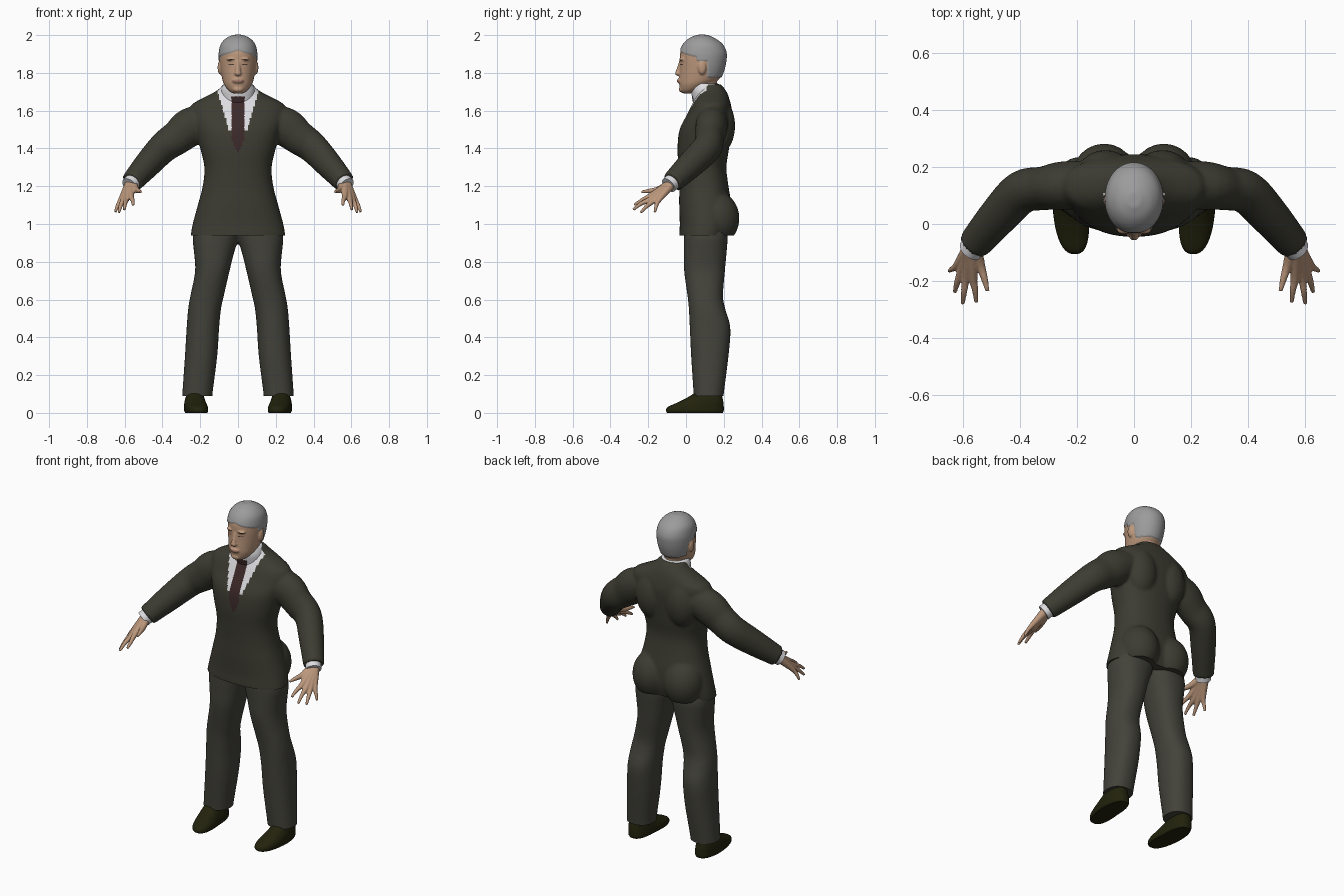
import bpy, bmesh, math
from mathutils import Vector, Matrix

if "Cube" in bpy.data.objects:
    bpy.data.objects.remove(bpy.data.objects["Cube"])


def material(name, rgb):
    m = bpy.data.materials.new(name)
    m.diffuse_color = (*rgb, 1)
    m.use_nodes = True
    m.node_tree.nodes["Principled BSDF"].inputs["Base Color"].default_value = m.diffuse_color
    return m


JACKET = material("olive jacket", (0.046, 0.045, 0.032))
TROUSERS = material("olive grey trousers", (0.056, 0.055, 0.043))
SHOE = material("dark shoe leather", (0.016, 0.016, 0.004))
SKIN = material("skin", (0.50, 0.31, 0.20))
HAIR = material("grey hair", (0.33, 0.33, 0.335))
SHIRT = material("white shirt", (0.72, 0.72, 0.75))
TIE = material("dark red tie", (0.045, 0.022, 0.022))
BROW = material("dark brow", (0.08, 0.05, 0.035))
LIP = material("lip", (0.36, 0.19, 0.14))


def spline(pts, steps=4):
    """Smooth curve through tuples of any length."""
    out = []
    for i in range(len(pts) - 1):
        p0, p1, p2 = pts[max(i - 1, 0)], pts[i], pts[i + 1]
        p3 = pts[min(i + 2, len(pts) - 1)]
        for k in range(steps):
            t = k / steps
            out.append(tuple(0.5 * (2 * b + (c - a) * t + (2 * a - 5 * b + 4 * c - d) * t * t
                                    + (3 * b - a - 3 * c + d) * t ** 3)
                             for a, b, c, d in zip(p0, p1, p2, p3)))
    return out + [tuple(pts[-1])]


def skin_rings(bm, rings):
    vs = [[bm.verts.new(p) for p in r] for r in rings]
    n = len(vs[0])
    for a, b in zip(vs, vs[1:]):
        for i in range(n):
            bm.faces.new((a[i], a[(i + 1) % n], b[(i + 1) % n], b[i]))
    bm.faces.new(vs[0][::-1])
    bm.faces.new(vs[-1])


def power(v, e):
    return math.copysign(abs(v) ** e, v)


def loft(bm, sections, e=0.88, n=40):
    """Stack of horizontal rounded outlines: (z, x0, x1, y0, y1)."""
    rings = []
    for z, x0, x1, y0, y1 in spline(sections):
        ring = []
        for k in range(n):
            a = 2 * math.pi * k / n
            ring.append(((x0 + x1) / 2 + (x1 - x0) / 2 * power(math.cos(a), e),
                         (y0 + y1) / 2 + (y1 - y0) / 2 * power(math.sin(a), e), z))
        rings.append(ring)
    skin_rings(bm, rings)


def tube(bm, pts, s=1, n=20):
    """Oval tube along points: (x, y, z, horizontal radius, other radius)."""
    pts = spline(pts)
    rings = []
    for i, p in enumerate(pts):
        d = (Vector(pts[min(i + 1, len(pts) - 1)][:3]) - Vector(pts[max(i - 1, 0)][:3])).normalized()
        u = d.cross(Vector((0, 0, 1)))
        u = u.normalized() if u.length > 0.05 else Vector((1, 0, 0))
        v = u.cross(d)
        ring = []
        for k in range(n):
            a = 2 * math.pi * k / n
            q = Vector(p[:3]) + u * p[3] * math.cos(a) + v * p[4] * math.sin(a)
            ring.append((q.x * s, q.y, q.z))
        rings.append(ring)
    skin_rings(bm, rings)


def blob(bm, centre, radii):
    bmesh.ops.create_uvsphere(bm, u_segments=24, v_segments=16, radius=1,
                              matrix=Matrix.Translation(centre) @ Matrix.Diagonal((*radii, 1)))


def finish(name, bm, mats, voxel=0, smooth=3, cut=None, rule=None):
    """Fuse the volumes, trim the hem, shade, and colour faces by rule."""
    bmesh.ops.recalc_face_normals(bm, faces=bm.faces)
    me = bpy.data.meshes.new(name)
    bm.to_mesh(me)
    bm.free()
    ob = bpy.data.objects.new(name, me)
    bpy.context.collection.objects.link(ob)
    if voxel:
        r = ob.modifiers.new("fuse", 'REMESH')
        r.mode, r.voxel_size = 'VOXEL', voxel
        m = ob.modifiers.new("soften", 'SMOOTH')
        m.factor, m.iterations = 0.5, smooth
        bpy.context.view_layer.update()
        me = bpy.data.meshes.new_from_object(ob.evaluated_get(bpy.context.evaluated_depsgraph_get()))
        ob.modifiers.clear()
        ob.data = me
        me.name = name
    if cut is not None:
        b = bmesh.new()
        b.from_mesh(me)
        res = bmesh.ops.bisect_plane(b, geom=b.verts[:] + b.edges[:] + b.faces[:], plane_co=(0, 0, cut),
                                     plane_no=(0, 0, 1), clear_inner=True)
        edges = [g for g in res["geom_cut"] if isinstance(g, bmesh.types.BMEdge)]
        bmesh.ops.holes_fill(b, edges=edges, sides=0)
        b.to_mesh(me)
        b.free()
    me.materials.clear()
    for m in mats:
        me.materials.append(m)
    for p in me.polygons:
        p.material_index = rule(p.center) if rule else 0
    me.shade_smooth()
    me.set_sharp_from_angle(angle=math.radians(50))
    return ob


def chest_colour(c):
    """0 jacket, 1 shirt, 2 tie."""
    x, y, z = abs(c.x), c.y, c.z
    if y < 0.11:
        if z < 1.675 and z > 1.38 and x < min(0.033, 0.006 + (z - 1.38) * 0.4):
            return 2
        if z > 1.5 and x < 0.048 + (z - 1.5) * 0.3:
            return 1
    return 0


# Jacket: torso, seat, shoulder blades and sleeves
bm = bmesh.new()
torso = [(0.88, .252, -.03, .21), (0.94, .25, -.035, .225), (1.0, .24, -.033, .24), (1.1, .213, -.036, .24),
         (1.2, .187, -.036, .225), (1.3, .178, -.04, .214), (1.4, .2, -.045, .228), (1.5, .225, -.034, .24),
         (1.58, .25, .006, .245), (1.63, .245, .03, .238), (1.66, .2, .045, .23), (1.69, .14, .058, .22),
         (1.715, .1, .065, .205), (1.74, .078, .072, .185)]
loft(bm, [(z, -w, w, a, b) for z, w, a, b in torso])
for s in (-1, 1):
    blob(bm, (s * 0.105, 0.165, 1.03), (0.115, 0.118, 0.14))
    blob(bm, (s * 0.1, 0.185, 1.52), (0.095, 0.075, 0.14))
    tube(bm, [(.14, .14, 1.565, .08, .08), (.25, .135, 1.515, .085, .102), (.32, .125, 1.46, .077, .092),
              (.395, .112, 1.405, .076, .083), (.475, .03, 1.32, .07, .074), (.562, -.072, 1.222, .058, .058)], s)
finish("jacket", bm, [JACKET, SHIRT, TIE], 0.0095, 3, 0.94, chest_colour)

# Trousers: two legs meeting at the hips
bm = bmesh.new()
leg = [(.06, .135, .297, .04, .2), (.1, .135, .295, .04, .2), (.3, .11, .281, .027, .225),
       (.45, .10, .272, .02, .235), (.55, .09, .264, .015, .208), (.62, .075, .252, .008, .196),
       (.75, .045, .227, -.01, .206), (.85, .02, .233, -.012, .215), (.93, -.005, .24, -.012, .22),
       (1.0, -.02, .225, -.01, .21)]
for s in (-1, 1):
    loft(bm, [(z, *sorted((s * a, s * b)), c, d) for z, a, b, c, d in leg])
finish("trousers", bm, [TROUSERS], 0.011, 3, 0.09)

# Shoes: low wedge toes, toes turned slightly inwards
for s, side in ((-1, "right"), (1, "left")):
    bm = bmesh.new()
    loft(bm, [(0, .168, .28, -.1, .195), (.012, .163, .286, -.106, .2), (.032, .164, .286, -.095, .2),
              (.055, .17, .284, -.045, .198), (.08, .178, .278, .005, .193), (.105, .185, .27, .045, .188)], 0.8)
    for v in bm.verts:
        v.co.x = s * (v.co.x - max(0, 0.06 - v.co.y) * 0.1)
    finish(side + "_shoe", bm, [SHOE])

# Shirt collar with the tie knot
bm = bmesh.new()
loft(bm, [(1.62, -.085, .085, .04, .19), (1.67, -.092, .092, .032, .19), (1.71, -.09, .09, .026, .185),
          (1.745, -.076, .076, .034, .172)], 0.95)
finish("shirt_collar", bm, [SHIRT, TIE], 0.008, 2, None, lambda c: 2 - 1 if chest_colour(c) == 2 else 0)

# Shirt cuffs and hands
fingers = [[(.54, -.145, 1.183, .017, .017), (.525, -.195, 1.175, .012, .012), (.515, -.236, 1.17, .007, .007)],
           [(.566, -.185, 1.15, .016, .016), (.558, -.235, 1.125, .011, .011), (.555, -.275, 1.1, .007, .007)],
           [(.59, -.182, 1.135, .016, .016), (.597, -.237, 1.108, .011, .011), (.602, -.28, 1.075, .007, .007)],
           [(.608, -.168, 1.127, .015, .015), (.622, -.208, 1.094, .011, .011), (.63, -.24, 1.06, .007, .007)],
           [(.622, -.145, 1.125, .014, .014), (.639, -.158, 1.093, .01, .01), (.65, -.165, 1.063, .007, .007)]]
for s, side in ((-1, "right"), (1, "left")):
    bm = bmesh.new()
    tube(bm, [(.54, -.05, 1.245, .045, .045), (.575, -.092, 1.205, .044, .044)], s)
    finish(side + "_cuff", bm, [SHIRT])
    bm = bmesh.new()
    for k, f in enumerate(fingers):
        wrist = (.56 + k * .004, -.08, 1.215 - k * .002, .026, .026)
        tube(bm, [wrist] + f, s, 12)
    finish(side + "_hand", bm, [SKIN], 0.0045, 2)


def head_colour(c):
    """0 skin, 1 hair, 2 brows and eyes, 3 lips."""
    x, y, z = abs(c.x), c.y, c.z
    line = (1.918 - x * 0.3 if y < 0.03 else 1.885 if y < 0.055 else 1.862 if y < 0.112 else 1.775)
    if z > line:
        return 1
    if y < 0.01:
        if 0.02 < x < 0.052 and (abs(z - 1.845) < 0.0035 or abs(z - 1.87) < 0.0035):
            return 2
        if x < 0.028 and abs(z - 1.757) < 0.007:
            return 3
    return 0


# Head: skull, neck, ears, nose, lips and chin
bm = bmesh.new()
skull = [(1.692, .028, -.018, .03), (1.71, .053, -.03, .08), (1.74, .074, -.036, .135), (1.77, .084, -.037, .178),
         (1.82, .093, -.034, .2), (1.87, .098, -.033, .21), (1.91, .097, -.03, .21), (1.95, .087, -.012, .19),
         (1.98, .06, .02, .15), (1.997, .022, .06, .11)]
loft(bm, [(z, -w, w, a, b) for z, w, a, b in skull], 0.98)
tube(bm, [(0, .112, 1.62, .062, .062), (0, .105, 1.7, .06, .06), (0, .1, 1.79, .062, .065)])
tube(bm, [(0, -.026, 1.86, .011, .011), (0, -.034, 1.83, .012, .012), (0, -.042, 1.8, .015, .015)])
blob(bm, (0, -.043, 1.797), (.018, .015, .013))
blob(bm, (0, -.035, 1.757), (.03, .014, .013))
blob(bm, (0, -.022, 1.713), (.028, .016, .016))
for s in (-1, 1):
    blob(bm, (s * .096, .085, 1.828), (.012, .022, .036))
    blob(bm, (s * .036, -.02, 1.872), (.026, .016, .008))
head = finish("head", bm, [SKIN, HAIR, BROW, LIP], 0.005, 3, None, head_colour)

# Raise the hair slightly off the scalp
bm = bmesh.new()
bm.from_mesh(head.data)
bm.normal_update()
for v, n in [(v, v.normal.copy()) for v in bm.verts if all(f.material_index == 1 for f in v.link_faces)]:
    v.co += n * 0.005
bm.to_mesh(head.data)
bm.free()
